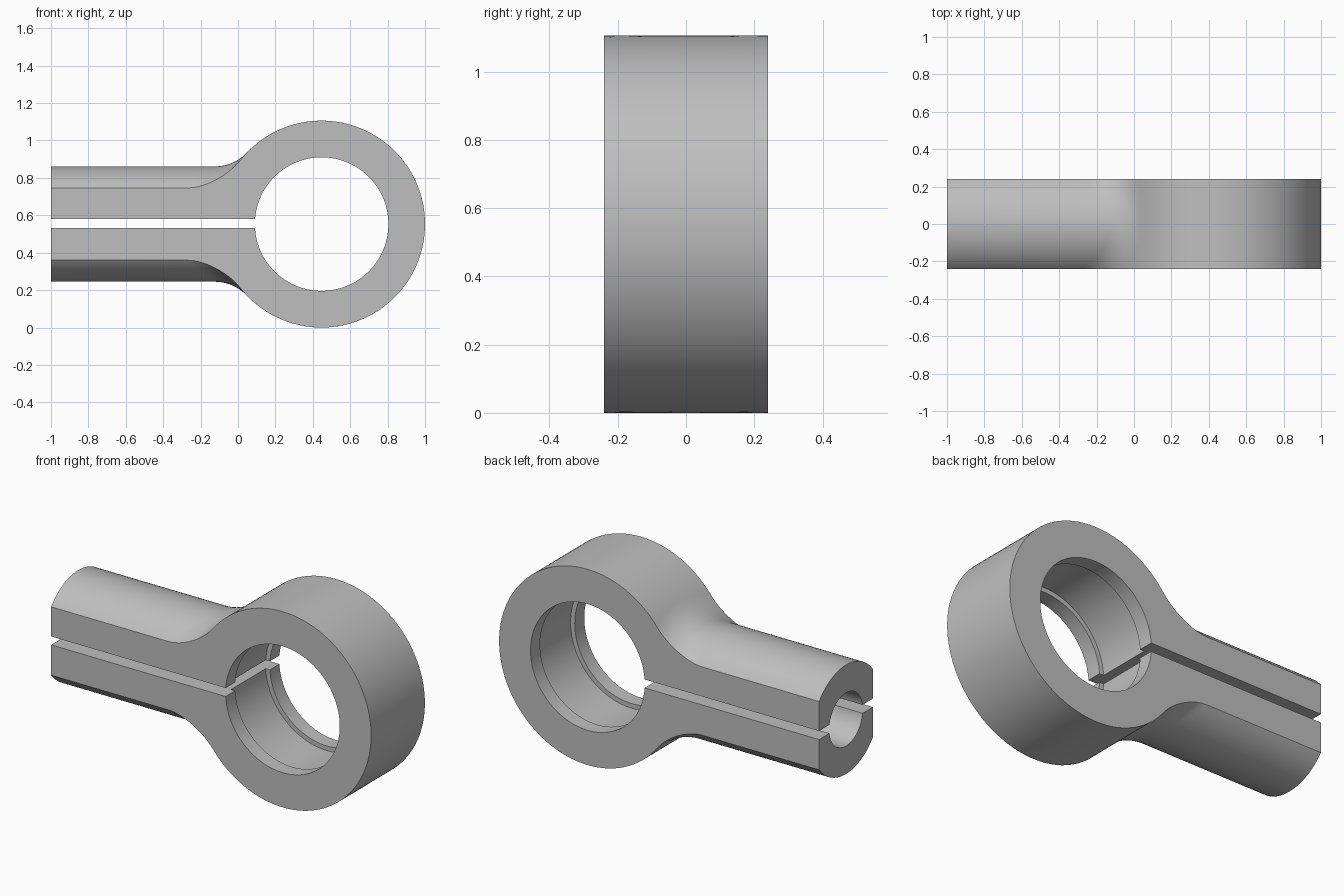
import bpy, bmesh, math
from mathutils import Vector, Matrix

old = bpy.data.objects.get("Cube")
if old:
    bpy.data.objects.remove(old, do_unlink=True)

MID = 0.553                      # height of the shaft and ring axes
RING_X, RING_R = 0.447, 0.553    # ring centre and outer radius
SHAFT_R, FILLET = 0.308, 0.24
HALF = 0.24                      # half thickness

steel = bpy.data.materials.new("matte_grey")
steel.use_nodes = True
grey = (0.52, 0.52, 0.52, 1)
steel.diffuse_color = grey
steel.node_tree.nodes["Principled BSDF"].inputs["Base Color"].default_value = grey


def outline(theta):
    """One line along the upper skin: shaft, rolling-ball fillet, ring."""
    s, c = math.sin(theta), math.cos(theta)
    reach = SHAFT_R + FILLET
    y, z = reach * s, reach * c
    dist = RING_R + FILLET
    x = RING_X - math.sqrt(dist ** 2 - z ** 2)
    ball = Vector((x, y, z))
    to_shaft = Vector((0, -s, -c))
    to_ring = Vector((RING_X - x, 0, -z)).normalized()
    pts = [Vector((-1, SHAFT_R * s, SHAFT_R * c))]
    pts += [ball + FILLET * to_shaft.slerp(to_ring, i / 12) for i in range(13)]
    start = math.atan2(pts[-1].z, pts[-1].x - RING_X)
    for i in range(1, 49):
        a = start * (1 - i / 48)
        pts.append(Vector((RING_X + RING_R * math.cos(a), y, RING_R * math.sin(a))))
    return pts


# Clamp body: upper and lower skins, trimmed to thickness and capped
bm = bmesh.new()
spread = math.radians(54)
for side in (1, -1):
    rows = []
    for i in range(41):
        line = outline(spread * (i / 20 - 1))
        rows.append([bm.verts.new((p.x, p.y, p.z * side)) for p in line])
    for a, b in zip(rows, rows[1:]):
        for j in range(len(a) - 1):
            bm.faces.new((a[j], a[j + 1], b[j + 1], b[j]))
bmesh.ops.remove_doubles(bm, verts=bm.verts, dist=1e-5)
for s in (1, -1):
    bmesh.ops.bisect_plane(bm, geom=bm.verts[:] + bm.edges[:] + bm.faces[:],
                           plane_co=(0, s * HALF, 0), plane_no=(0, s, 0), clear_outer=True)
for s in (1, -1):
    rim = [v for v in bm.verts if abs(v.co.y - s * HALF) < 1e-5]
    upper = sorted((v for v in rim if v.co.z >= -1e-6), key=lambda v: v.co.x)
    lower = sorted((v for v in rim if v.co.z < -1e-6), key=lambda v: -v.co.x)
    bm.faces.new(upper + lower)
end = [v for v in bm.verts if v.co.x < -0.9999]
bm.faces.new(sorted(end, key=lambda v: math.atan2(v.co.z, v.co.y)))
bmesh.ops.recalc_face_normals(bm, faces=bm.faces)
bmesh.ops.translate(bm, verts=bm.verts, vec=(0, 0, MID))
mesh = bpy.data.meshes.new("split_clamp")
bm.to_mesh(mesh)
bm.free()
clamp = bpy.data.objects.new("split_clamp", mesh)
bpy.context.collection.objects.link(clamp)


def cutter(name, build):
    """Make a hidden helper and subtract it from the clamp."""
    cb = bmesh.new()
    build(cb)
    me = bpy.data.meshes.new(name)
    cb.to_mesh(me)
    cb.free()
    ob = bpy.data.objects.new(name, me)
    ob.hide_render = True
    bpy.context.collection.objects.link(ob)
    mod = clamp.modifiers.new(name, 'BOOLEAN')
    mod.operation, mod.solver, mod.object = 'DIFFERENCE', 'EXACT', ob
    return ob


def cylinder(radius, depth, centre, axis):
    turn = Matrix.Rotation(math.pi / 2, 4, axis)
    return lambda b: bmesh.ops.create_cone(
        b, cap_ends=True, segments=96, radius1=radius, radius2=radius, depth=depth,
        matrix=Matrix.Translation(centre) @ turn)


def box(size, centre):
    return lambda b: bmesh.ops.create_cube(
        b, size=1, matrix=Matrix.Translation(centre) @ Matrix.Diagonal((*size, 1)))


# Ring opening, its inner recess, the blind shaft bore and the clamping slit
ring_centre = (RING_X, 0, MID)
helpers = [
    cutter("ring_opening", cylinder(0.357, 1, ring_centre, 'X')),
    cutter("ring_recess", cylinder(0.383, 0.31, ring_centre, 'X')),
    cutter("shaft_bore", cylinder(0.15, 1, (-0.6, 0, MID), 'Y')),
    cutter("clamping_slit", box((1.4, 1, 0.048), (-0.5, 0, MID + 0.002))),
]

# Bake the cuts and remove the helpers
bpy.context.view_layer.update()
graph = bpy.context.evaluated_depsgraph_get()
final = bpy.data.meshes.new_from_object(clamp.evaluated_get(graph))
clamp.modifiers.clear()
clamp.data = final
for ob in helpers:
    bpy.data.objects.remove(ob, do_unlink=True)

final.materials.clear()
final.materials.append(steel)
for p in final.polygons:
    p.material_index = 0

bpy.ops.object.select_all(action='DESELECT')
clamp.select_set(True)
bpy.context.view_layer.objects.active = clamp
bpy.ops.object.shade_smooth_by_angle(angle=math.radians(25))
